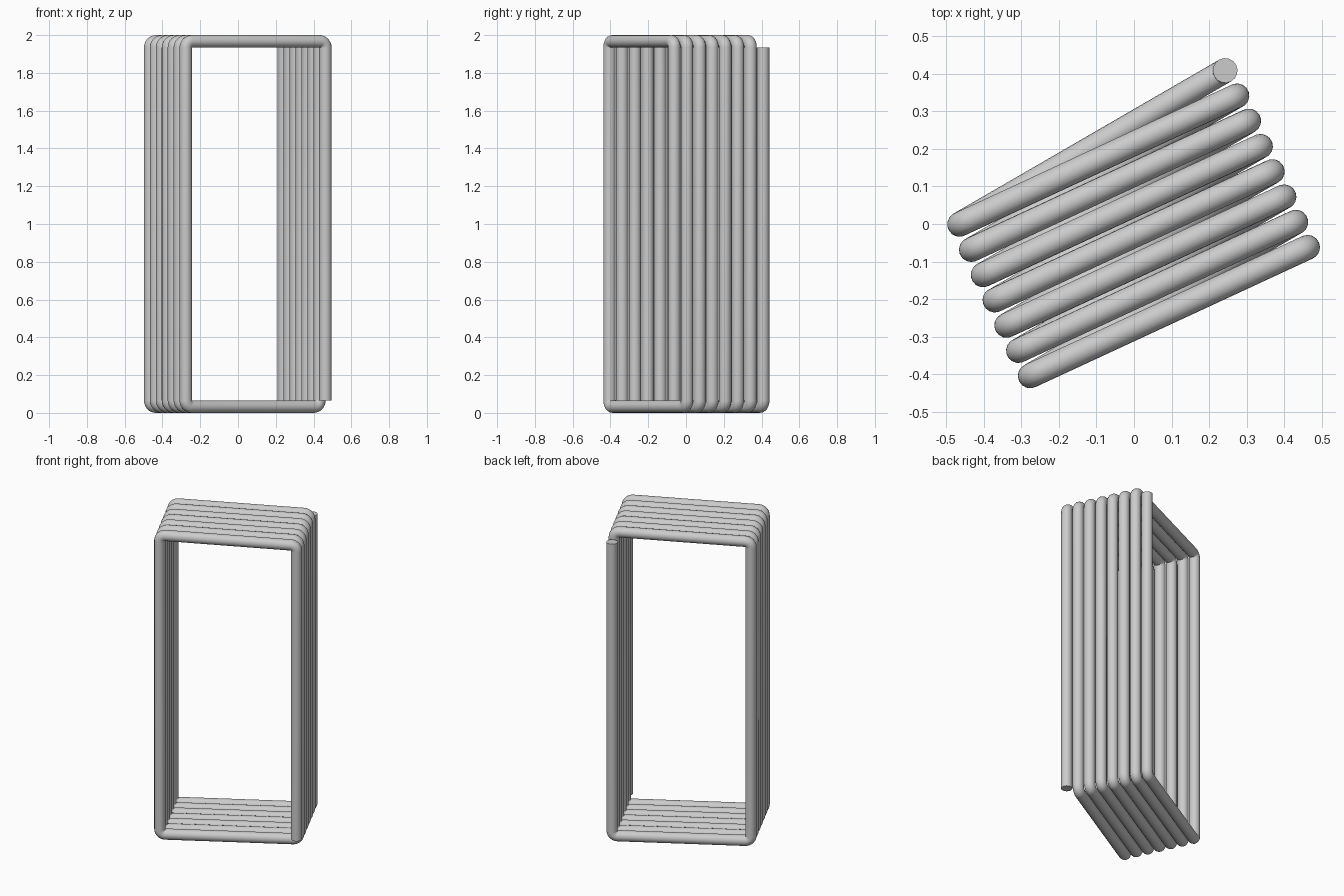
import bpy
from mathutils import Vector

if "Cube" in bpy.data.objects:
    bpy.data.objects.remove(bpy.data.objects["Cube"], do_unlink=True)

RADIUS = 0.033      # tube radius
BEND = 0.0335       # centreline bend radius
LOW, HIGH = RADIUS, 2 - RADIUS
TURNS = 7
STEP = Vector((0.0314, -0.0673, 0))
LEFT = Vector((-0.465, -0.001, 0))
RIGHT = Vector((0.243, 0.409, 0))


def post(side, i, z):
    """Point on the i-th upright of one side at height z."""
    p = side + STEP * i
    return Vector((p.x, p.y, z))


# Corners of the coil, wound from the front to the back
corners = [post(RIGHT, TURNS, LOW + BEND)]
for i in reversed(range(TURNS)):
    corners += [post(RIGHT, i + 1, HIGH), post(LEFT, i, HIGH),
                post(LEFT, i, LOW), post(RIGHT, i, LOW)]
corners.append(post(RIGHT, 0, HIGH - BEND))

# Round every right-angle corner with a small arc
path = [corners[0]]
for before, corner, after in zip(corners, corners[1:], corners[2:]):
    a = (before - corner).normalized()
    b = (after - corner).normalized()
    centre = corner + (a + b) * BEND
    for k in range(9):
        path.append(centre - b.slerp(a, k / 8) * BEND)
path.append(corners[-1])

# Sweep a round tube along the path
curve = bpy.data.curves.new("coil", "CURVE")
curve.dimensions = "3D"
curve.bevel_depth = RADIUS
curve.bevel_resolution = 6
curve.use_fill_caps = True
spline = curve.splines.new("POLY")
spline.points.add(len(path) - 1)
for point, co in zip(spline.points, path):
    point.co = (*co, 1)

coil = bpy.data.objects.new("rectangular_coil", curve)
bpy.context.collection.objects.link(coil)
bpy.ops.object.select_all(action="DESELECT")
coil.select_set(True)
bpy.context.view_layer.objects.active = coil
bpy.ops.object.convert(target="MESH")
coil = bpy.context.object
bpy.ops.object.shade_smooth_by_angle()

# Plain grey finish
grey = bpy.data.materials.new("light_grey")
grey.use_nodes = True
colour = (0.6, 0.6, 0.6, 1)
grey.diffuse_color = colour
grey.node_tree.nodes["Principled BSDF"].inputs["Base Color"].default_value = colour
coil.data.materials.clear()
coil.data.materials.append(grey)
